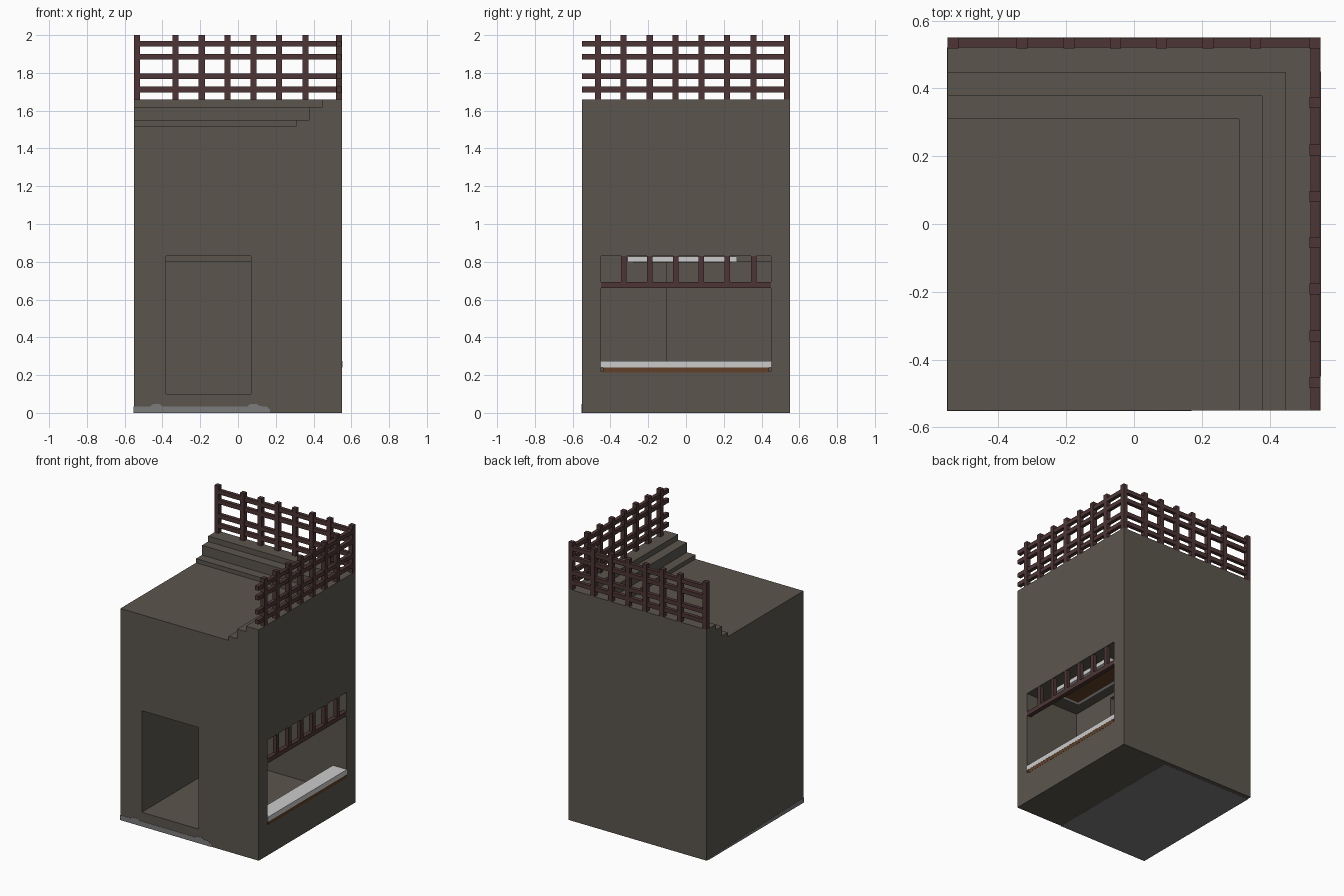
import bpy, bmesh, math

if "Cube" in bpy.data.objects:
    bpy.data.objects.remove(bpy.data.objects["Cube"])


def mat(name, c):
    m = bpy.data.materials.new(name)
    m.diffuse_color = (*c, 1)
    m.use_nodes = True
    m.node_tree.nodes["Principled BSDF"].inputs["Base Color"].default_value = m.diffuse_color
    return m


WALL = mat("olive_wall", (0.105, 0.092, 0.074))
WOOD = mat("dark_wood", (0.075, 0.036, 0.036))
WHITE = mat("pale_stone", (0.6, 0.6, 0.6))
BROWN = mat("brown_trim", (0.115, 0.05, 0.022))
GREY = mat("grey_ground", (0.2, 0.2, 0.2))


def boxes(name, specs, m):
    """One object from boxes given as (x0, x1, y0, y1, z0, z1)."""
    bm = bmesh.new()
    for x0, x1, y0, y1, z0, z1 in specs:
        vs = bmesh.ops.create_cube(bm, size=1)["verts"]
        for v in vs:
            v.co.x = x1 if v.co.x > 0 else x0
            v.co.y = y1 if v.co.y > 0 else y0
            v.co.z = z1 if v.co.z > 0 else z0
    return finish(name, bm, m)


def finish(name, bm, m):
    bmesh.ops.recalc_face_normals(bm, faces=bm.faces)
    me = bpy.data.meshes.new(name)
    bm.to_mesh(me)
    bm.free()
    me.materials.append(m)
    o = bpy.data.objects.new(name, me)
    bpy.context.scene.collection.objects.link(o)
    return o


def cut(target, spec):
    c = boxes("cutter", [spec], WALL)
    c.hide_render = True
    md = target.modifiers.new("cut", "BOOLEAN")
    md.operation = "DIFFERENCE"
    md.solver = "EXACT"
    md.object = c
    bpy.context.view_layer.objects.active = target
    bpy.ops.object.modifier_apply(modifier=md.name)
    bpy.data.objects.remove(c)


# Main block with stepped roof, sunk towards the front left
body = boxes("building_body", [(-.55, .55, -.55, .55, 0, 1.66)], WALL)
for edge, z in ((.447, 1.62), (.377, 1.55), (.31, 1.52)):
    cut(body, (-.7, edge, -.7, edge, z, 1.8))

# Rooms: shop behind the window, hall behind the door, joined at the back
cut(body, (.12, .45, -.45, .45, .10, .83))
cut(body, (.40, .70, -.45, .45, .22, .83))
cut(body, (-.38, .07, -.45, .45, .10, .80))
cut(body, (.0, .2, -.10, .45, .10, .80))
cut(body, (-.38, .07, -.70, -.44, .10, .83))

# Roof lattice along the back and right edges
mid = [-.33, -.192, -.055, .081, .218, .358]
rails = (1.712, 1.782, 1.885, 1.955)
h = .016
boxes("back_lattice_posts", [(p - h, p + h, .518, .55, 1.655, 2.0)
                             for p in [-.534] + mid + [.534]], WOOD)
boxes("back_lattice_rails", [(-.55, .53, .521, .547, z - .015, z + .015)
                             for z in rails], WOOD)
boxes("right_lattice_posts", [(.518, .55, p - h, p + h, 1.655, 2.0)
                              for p in [-.467] + mid], WOOD)
boxes("right_lattice_rails", [(.521, .547, -.55, .53, z - .015, z + .015)
                              for z in rails], WOOD)

# Window transom and its short bars
boxes("window_transom", [(.518, .549, -.45, .45, .66, .692)], WOOD)
boxes("window_bars", [(.520, .548, p - .015, p + .015, .69, .83) for p in mid], WOOD)

# Serving counter and trim under it
boxes("counter_top", [(.44, .552, -.449, .449, .24, .275)], WHITE)
boxes("counter_trim", [(.45, .551, -.44, .44, .215, .24)], BROWN)

# Ceiling fixture inside the window
boxes("ceiling_panel", [(.22, .45, -.31, .27, .80, .829)], WHITE)
boxes("ceiling_panel_inset", [(.25, .42, -.28, .24, .796, .80)], BROWN)

# Ground slab that shows along the front and left edges, with small bumps
bm = bmesh.new()
profile = [(-.552, 0), (.17, 0), (.17, .018), (.15, .034), (.115, .036), (.10, .047),
           (.065, .047), (.05, .035), (-.40, .035), (-.415, .046), (-.45, .046),
           (-.465, .034), (-.552, .034)]
bm.faces.new([bm.verts.new((x, -.552, z)) for x, z in profile])
r = bmesh.ops.extrude_face_region(bm, geom=bm.faces[:])
for v in r["geom"]:
    if isinstance(v, bmesh.types.BMVert):
        v.co.y = .52
        v.co.z = max(-.001, v.co.z * .3)
for v in bm.verts:
    if v.co.z <= 0:
        v.co.z = -.001
finish("ground_slab", bm, GREY)
